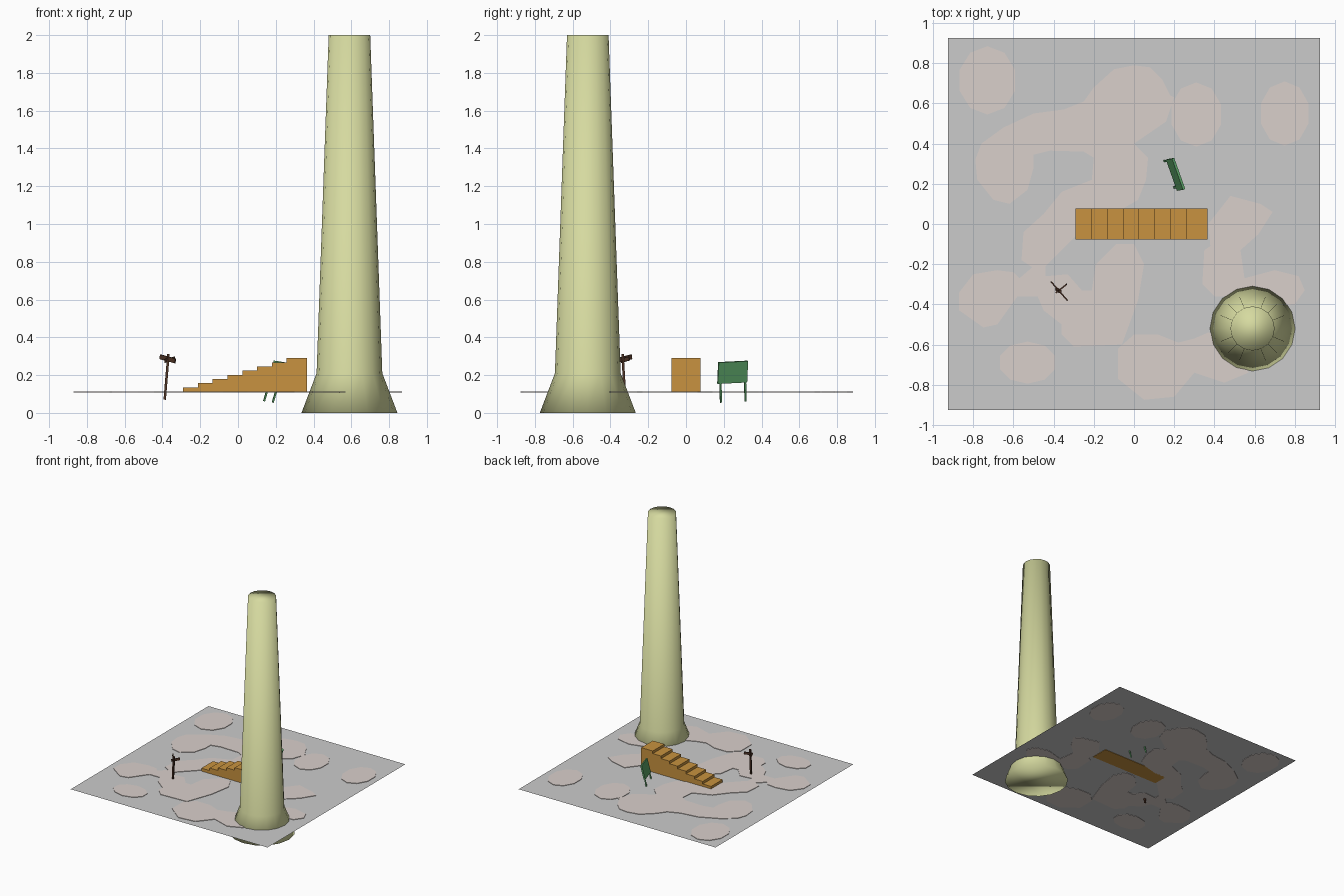
import bpy, bmesh, math
from mathutils import Vector, Matrix

if "Cube" in bpy.data.objects:
    bpy.data.objects.remove(bpy.data.objects["Cube"])

GROUND = 0.11


def material(name, rgb):
    m = bpy.data.materials.new(name)
    m.diffuse_color = (*rgb, 1)
    m.use_nodes = True
    m.node_tree.nodes["Principled BSDF"].inputs["Base Color"].default_value = m.diffuse_color
    return m


SNOW = material("pale_patch", (0.70, 0.63, 0.60))
STONE = material("pale_olive", (0.67, 0.70, 0.35))
OCHRE = material("ochre", (0.58, 0.29, 0.05))
GREEN = material("green", (0.11, 0.38, 0.14))
BROWN = material("brown", (0.08, 0.035, 0.02))


def finish(name, bm, mat=None):
    bmesh.ops.recalc_face_normals(bm, faces=bm.faces)
    me = bpy.data.meshes.new(name)
    bm.to_mesh(me)
    bm.free()
    ob = bpy.data.objects.new(name, me)
    bpy.context.collection.objects.link(ob)
    if mat:
        me.materials.append(mat)
    return ob


def prism(name, pts, offset, mat):
    """Polygon of 3D points extruded along offset."""
    bm = bmesh.new()
    face = bm.faces.new([bm.verts.new(p) for p in pts])
    new = bmesh.ops.extrude_face_region(bm, geom=[face], use_keep_orig=True)["geom"]
    bmesh.ops.translate(bm, vec=offset, verts=[v for v in new if isinstance(v, bmesh.types.BMVert)])
    return finish(name, bm, mat)


def bar(name, a, b, side, width, depth, mat):
    """Box running from a to b; width is measured along side."""
    a, b = Vector(a), Vector(b)
    x = (b - a).normalized()
    z = x.cross(Vector(side)).normalized()
    y = z.cross(x)
    rot = Matrix((x, y, z)).transposed().to_4x4()
    bm = bmesh.new()
    bmesh.ops.create_cube(bm, size=1)
    bmesh.ops.transform(bm, verts=bm.verts, matrix=Matrix.Translation((a + b) / 2) @ rot
                        @ Matrix.Diagonal(((b - a).length, width, depth, 1)))
    return finish(name, bm, mat)


# ground sheet
bm = bmesh.new()
bmesh.ops.create_grid(bm, x_segments=1, y_segments=1, size=0.925,
                      matrix=Matrix.Translation((0, 0, GROUND)))
finish("ground", bm)


# pale ground patches
def patch(name, outline):
    prism(name, [(x, y, GROUND - 0.003) for x, y in outline], (0, 0, 0.007), SNOW)


for i, (x, y, rx, ry) in enumerate([(-0.73, 0.715, 0.145, 0.17), (0.75, 0.55, 0.125, 0.16),
                                    (0.31, 0.545, 0.13, 0.16), (-0.53, -0.69, 0.145, 0.105)]):
    turn = [math.tau * (k + 0.5) / 10 for k in range(10)]
    patch(f"round_patch_{i}", [(x + rx * math.cos(t), y + ry * math.sin(t)) for t in turn])

patch("north_patch", [
    (-0.79, 0.32), (-0.76, 0.4), (-0.65, 0.48), (-0.5, 0.55), (-0.35, 0.57), (-0.25, 0.61),
    (-0.2, 0.68), (-0.1, 0.77), (0, 0.79), (0.08, 0.78), (0.14, 0.72), (0.18, 0.64), (0.2, 0.63),
    (0.16, 0.51), (0, 0.4), (-0.2, 0.33), (-0.25, 0.36), (-0.42, 0.365), (-0.5, 0.345),
    (-0.5, 0.28), (-0.53, 0.17), (-0.62, 0.1), (-0.7, 0.12), (-0.78, 0.22)])
patch("middle_patch", [
    (-0.2, 0.33), (-0.21, 0.22), (-0.36, 0.16), (-0.45, 0.05), (-0.55, -0.04), (-0.56, -0.18),
    (-0.5, -0.22), (-0.44, -0.21), (-0.35, -0.12), (-0.29, -0.06), (-0.2, 0.04), (-0.05, 0.08),
    (0.02, 0.12), (0.06, 0.22), (0.07, 0.33), (0, 0.4)])
patch("west_patch", [
    (-0.87, -0.34), (-0.8, -0.25), (-0.68, -0.23), (-0.6, -0.24), (-0.57, -0.27), (-0.5, -0.21),
    (-0.44, -0.21), (-0.44, -0.26), (-0.33, -0.25), (-0.26, -0.33), (-0.21, -0.33),
    (-0.19, -0.2), (-0.09, -0.1), (0, -0.1), (0.05, -0.2), (0.02, -0.38), (-0.06, -0.6),
    (-0.3, -0.61), (-0.36, -0.55), (-0.36, -0.5), (-0.45, -0.43), (-0.48, -0.36),
    (-0.58, -0.36), (-0.68, -0.5), (-0.75, -0.515), (-0.87, -0.43)])
patch("east_patch", [
    (0.37, 0), (0.48, 0.14), (0.63, 0.1), (0.69, 0.06), (0.62, -0.05), (0.53, -0.13),
    (0.55, -0.27), (0.7, -0.23), (0.82, -0.26), (0.85, -0.33), (0.8, -0.4), (0.6, -0.42),
    (0.5, -0.36), (0.4, -0.36), (0.34, -0.3), (0.35, -0.13), (0.38, -0.11)])
patch("south_patch", [
    (-0.08, -0.62), (0, -0.55), (0.12, -0.55), (0.22, -0.59), (0.3, -0.57), (0.37, -0.54),
    (0.42, -0.55), (0.55, -0.7), (0.57, -0.74), (0.45, -0.79), (0.3, -0.74), (0.2, -0.86),
    (0.05, -0.875), (-0.08, -0.77)])

# tall tapered tower with flared foot
SIDES = 16
bm = bmesh.new()
rings = [[bm.verts.new((0.59 + r * math.cos(math.tau * k / SIDES),
                        -0.52 + r * math.sin(math.tau * k / SIDES), z)) for k in range(SIDES)]
         for r, z in [(0.254, 0), (0.174, 0.21), (0.11, 2)]]
for lo, hi in zip(rings, rings[1:]):
    for k in range(SIDES):
        n = (k + 1) % SIDES
        bm.faces.new((lo[k], lo[n], hi[n], hi[k]))
bm.faces.new(rings[0][::-1])
bm.faces.new(rings[-1])
for f in bm.faces:
    f.smooth = True
finish("tower", bm, STONE)

# solid staircase
edges = [-0.29, -0.212, -0.134, -0.055, 0.023, 0.101, 0.18, 0.258, 0.366]
profile = [(edges[0], GROUND - 0.003)]
for i in range(8):
    z = 0.135 + i * 0.0221
    profile += [(edges[i], z), (edges[i + 1], z)]
profile.append((edges[-1], GROUND - 0.003))
prism("stairs", [(x, -0.077, z) for x, z in profile], (0, 0.155, 0), OCHRE)

# leaning green notice board on two legs
along = Vector((0.055, -0.155, -0.008))
up = Vector((0.033, -0.002, 0.112))
mid = Vector((0.207, 0.247, 0.215))
bar("notice_board", mid - along / 2, mid + along / 2, up, up.length, 0.012, GREEN)
for tag, s in (("back", -0.42), ("front", 0.42)):
    base = mid + along * s
    bar(f"board_leg_{tag}", base - up * 1.4, base + up * 0.3, along, 0.009, 0.009, GREEN)

# wooden signpost with two arms
bar("signpost", (-0.388, -0.322, 0.07), (-0.368, -0.336, 0.312), (1, 0, 0), 0.013, 0.013, BROWN)
bar("sign_arm_long", (-0.412, -0.288, 0.297), (-0.332, -0.38, 0.275), (0, 0, 1), 0.025, 0.007, BROWN)
bar("sign_arm_short", (-0.388, -0.342, 0.275), (-0.335, -0.3, 0.288), (0, 0, 1), 0.02, 0.007, BROWN)
